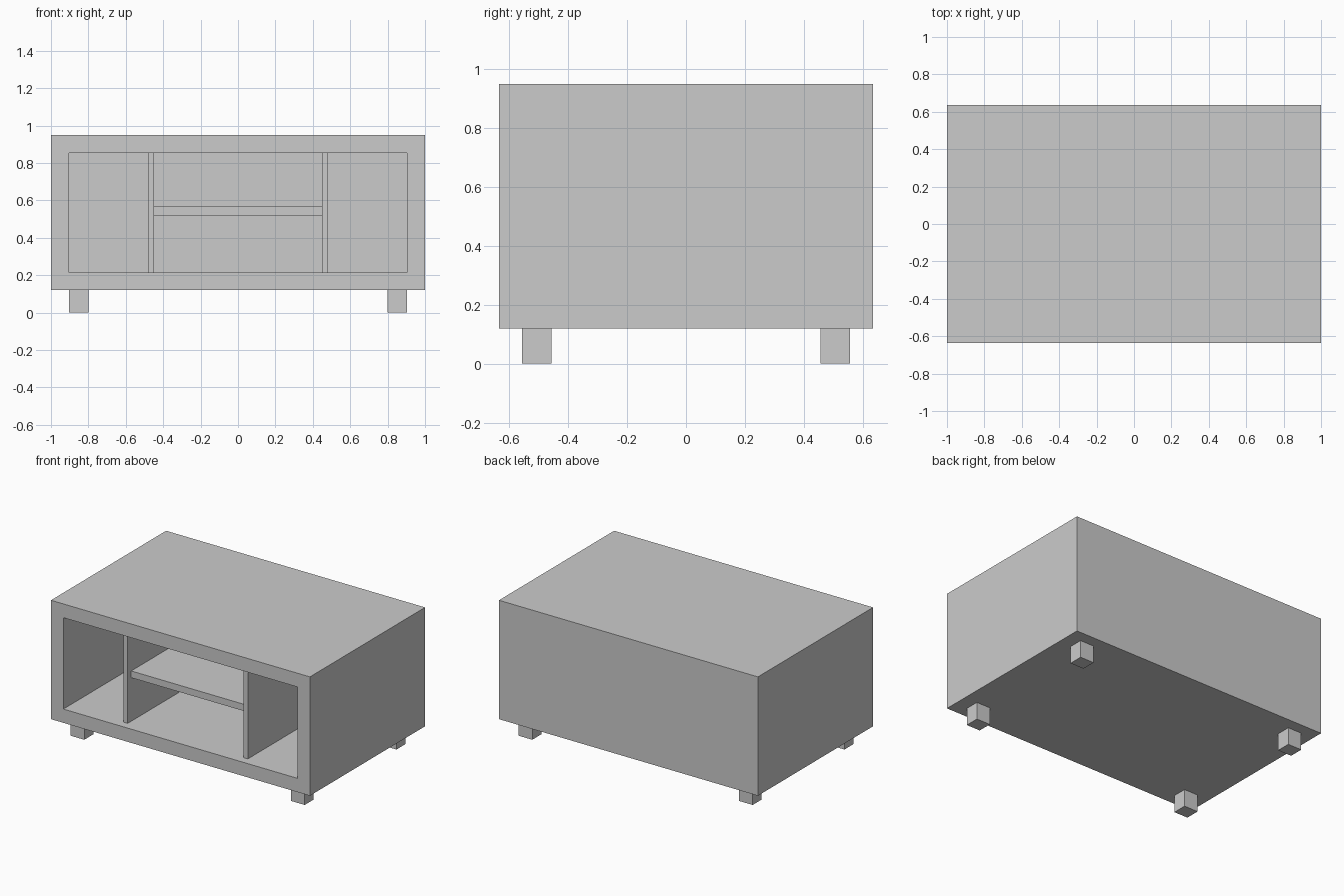
import bpy, bmesh
from mathutils import Vector

if "Cube" in bpy.data.objects:
    bpy.data.objects.remove(bpy.data.objects["Cube"])

W, D = 2.0, 1.27            # overall width and depth
Z0, Z1 = 0.12, 0.95         # underside and top of the case
WALL = 0.096                # case wall thickness
BACK = D / 2 - WALL         # inner face of the back


def box(name, x, y, z):
    """Axis-aligned box from (min, max) ranges."""
    bm = bmesh.new()
    bmesh.ops.create_cube(bm, size=1)
    lo, hi = Vector((x[0], y[0], z[0])), Vector((x[1], y[1], z[1]))
    for v in bm.verts:
        v.co = (lo + hi) / 2 + v.co * (hi - lo)
    mesh = bpy.data.meshes.new(name)
    bm.to_mesh(mesh)
    bm.free()
    obj = bpy.data.objects.new(name, mesh)
    bpy.context.collection.objects.link(obj)
    return obj


# Case: a box with its front inset and pushed in to form the cavity
case = box("case", (-W / 2, W / 2), (-D / 2, D / 2), (Z0, Z1))
bm = bmesh.new()
bm.from_mesh(case.data)
bm.normal_update()
front = min(bm.faces, key=lambda f: f.calc_center_median().y)
bmesh.ops.inset_region(bm, faces=[front], thickness=WALL, use_even_offset=True)
cavity = bmesh.ops.extrude_discrete_faces(bm, faces=[front])["faces"][0]
for v in cavity.verts:
    v.co.y = BACK
bmesh.ops.recalc_face_normals(bm, faces=bm.faces)
bm.to_mesh(case.data)
bm.free()

# Upright dividers, set back slightly from the front
for side, s in (("left", -1), ("right", 1)):
    box(side + "_divider", sorted((s * 0.448, s * 0.48)),
        (-0.577, BACK), (Z0 + WALL, Z1 - WALL))

# Shelf between the dividers
box("middle_shelf", (-0.448, 0.448), (-0.538, BACK), (0.52, 0.567))

# Four square feet
for side, sx in (("left", -1), ("right", 1)):
    for end, sy in (("front", -1), ("back", 1)):
        box(f"{end}_{side}_foot", sorted((sx * 0.798, sx * 0.904)),
            sorted((sy * 0.457, sy * 0.556)), (0, Z0))
